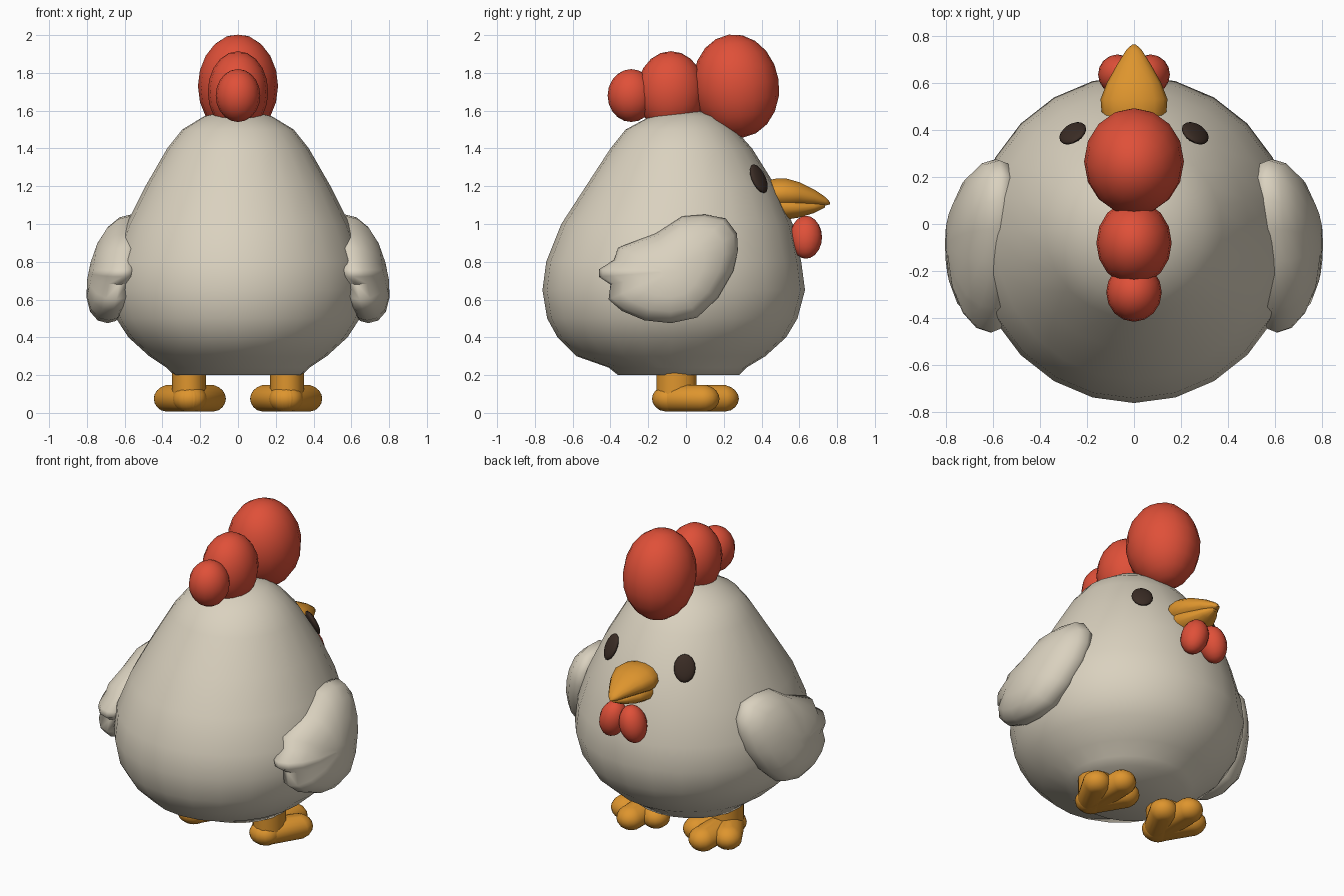
import bpy, bmesh, math
from mathutils import Vector, Matrix

cube = bpy.data.objects.get("Cube")
if cube:
    bpy.data.objects.remove(cube, do_unlink=True)


def material(name, rgb):
    m = bpy.data.materials.new(name)
    m.use_nodes = True
    m.diffuse_color = (*rgb, 1)
    m.node_tree.nodes["Principled BSDF"].inputs["Base Color"].default_value = (*rgb, 1)
    return m


cream = material("cream feathers", (0.70, 0.64, 0.52))
red = material("comb red", (0.74, 0.08, 0.04))
orange = material("beak orange", (0.73, 0.30, 0.027))
brown = material("eye brown", (0.042, 0.025, 0.018))


def finish(name, bm, mat, angle=60):
    bmesh.ops.recalc_face_normals(bm, faces=bm.faces)
    mesh = bpy.data.meshes.new(name)
    bm.to_mesh(mesh)
    bm.free()
    ob = bpy.data.objects.new(name, mesh)
    bpy.context.collection.objects.link(ob)
    mesh.materials.append(mat)
    bpy.ops.object.select_all(action="DESELECT")
    ob.select_set(True)
    bpy.context.view_layer.objects.active = ob
    bpy.ops.object.shade_smooth_by_angle(angle=math.radians(angle))
    return ob


def loft(name, rings, mat, angle=60):
    """Skin a list of equal-length point rings and cap both ends."""
    bm = bmesh.new()
    loops = [[bm.verts.new(p) for p in ring] for ring in rings]
    n = len(loops[0])
    for a, b in zip(loops, loops[1:]):
        for i in range(n):
            j = (i + 1) % n
            bm.faces.new((a[i], a[j], b[j], b[i]))
    bm.faces.new(loops[0])
    bm.faces.new(loops[-1])
    return finish(name, bm, mat, angle)


def ellipse(n, fn):
    return [fn(math.cos(t), math.sin(t)) for t in (2 * math.pi * i / n for i in range(n))]


def blob(name, centre, radii, mat, rot=None, stretch=0, floor=None):
    """Ellipsoid, optionally stretched along local y into a capsule."""
    bm = bmesh.new()
    bmesh.ops.create_uvsphere(bm, u_segments=16, v_segments=10, radius=1)
    rot = rot or Matrix.Identity(3)
    for v in bm.verts:
        p = Vector(c * r for c, r in zip(v.co, radii))
        if v.co.y > 0.01:
            p.y += stretch
        v.co = rot @ p + Vector(centre)
        if floor is not None:
            v.co.z = max(v.co.z, floor)
    return finish(name, bm, mat)


# Pear-shaped body: height, back y, front y, half width
body = [
    (0.20, -0.36, 0.28, 0.34), (0.24, -0.41, 0.32, 0.38), (0.30, -0.58, 0.42, 0.47),
    (0.40, -0.68, 0.53, 0.58), (0.50, -0.735, 0.59, 0.645), (0.65, -0.76, 0.63, 0.68),
    (0.80, -0.74, 0.61, 0.665), (1.00, -0.66, 0.565, 0.59), (1.20, -0.53, 0.475, 0.49),
    (1.40, -0.40, 0.35, 0.375), (1.50, -0.32, 0.26, 0.295), (1.57, -0.19, 0.17, 0.18),
    (1.60, -0.06, 0.06, 0.06),
]
loft("body", [
    ellipse(24, lambda c, s: (w * c, (f + b) / 2 + (f - b) / 2 * s, z))
    for z, b, f, w in body], cream)

# Comb, three lobes from front to back
blob("comb_large", (0, 0.265, 1.73), (0.212, 0.228, 0.275), red,
     Matrix.Rotation(math.radians(8), 3, "X"))
blob("comb_middle", (0, -0.08, 1.70), (0.16, 0.18, 0.215), red)
blob("comb_small", (0, -0.29, 1.68), (0.118, 0.125, 0.14), red)


# Beak halves: y, half width, centre z, half height
def beak(name, rows):
    loft(name, [ellipse(14, lambda c, s: (w * c, y, z + h * s))
                for y, w, z, h in rows], orange)


beak("beak_upper", [
    (0.42, 0.12, 1.155, 0.075), (0.48, 0.138, 1.16, 0.083), (0.53, 0.142, 1.16, 0.083),
    (0.60, 0.115, 1.155, 0.068), (0.68, 0.07, 1.138, 0.045),
    (0.74, 0.032, 1.12, 0.022), (0.762, 0.008, 1.11, 0.006)])
beak("beak_lower", [
    (0.42, 0.11, 1.09, 0.075), (0.52, 0.125, 1.09, 0.07), (0.60, 0.10, 1.085, 0.052),
    (0.68, 0.06, 1.09, 0.032), (0.735, 0.02, 1.098, 0.012)])

# Wing side outline (y, z) and dome steps (x, scale)
outline = [
    (0.27, 0.95), (0.21, 1.03), (0.10, 1.05), (-0.02, 1.04), (-0.16, 0.95), (-0.36, 0.875),
    (-0.38, 0.81), (-0.46, 0.76), (-0.46, 0.72), (-0.40, 0.68), (-0.41, 0.60), (-0.34, 0.54),
    (-0.22, 0.49), (-0.08, 0.475), (0.06, 0.505), (0.17, 0.61), (0.25, 0.75), (0.275, 0.86)]
dome = [(0.57, 0.85), (0.595, 0.96), (0.635, 1.0), (0.69, 0.95), (0.74, 0.78),
        (0.775, 0.5), (0.79, 0.15)]
WY, WZ = -0.08, 0.75


def wing_point(side, x, k, y, z):
    y, z = WY + (y - WY) * k, WZ + (z - WZ) * k
    return (side * (x - 0.2 * (z - WZ) - 0.2 * (y - WY) ** 2), y, z)


for side, label in ((1, "left"), (-1, "right")):
    loft(label + "_wing", [[wing_point(side, x, k, y, z) for y, z in outline]
                           for x, k in dome], cream)

    # Eye lying flat on the face
    normal = Vector((side * 0.5, 0.77, 0.42))
    blob(label + "_eye", (side * 0.26, 0.385, 1.24), (0.063, 0.083, 0.022), brown,
         normal.to_track_quat("Z", "Y").to_matrix())

    # Wattle under the beak
    blob(label + "_wattle", (side * 0.07, 0.635, 0.93), (0.08, 0.085, 0.115), red,
         Matrix.Rotation(math.radians(-14 * side), 3, "Y"))

    # Leg and three splayed toes
    loft(label + "_leg", [ellipse(14, lambda c, s: (side * 0.26 + 0.09 * c, -0.05 + 0.108 * s, z))
                          for z in (0.05, 0.30)], orange)
    for toe, turn, reach in (("inner", 32, 0.19), ("middle", 0, 0.26), ("outer", -32, 0.19)):
        blob(f"{label}_{toe}_toe", (side * 0.255, -0.08, 0.075), (0.088, 0.1, 0.075), orange,
             Matrix.Rotation(math.radians(side * turn), 3, "Z"), reach, 0.008)
